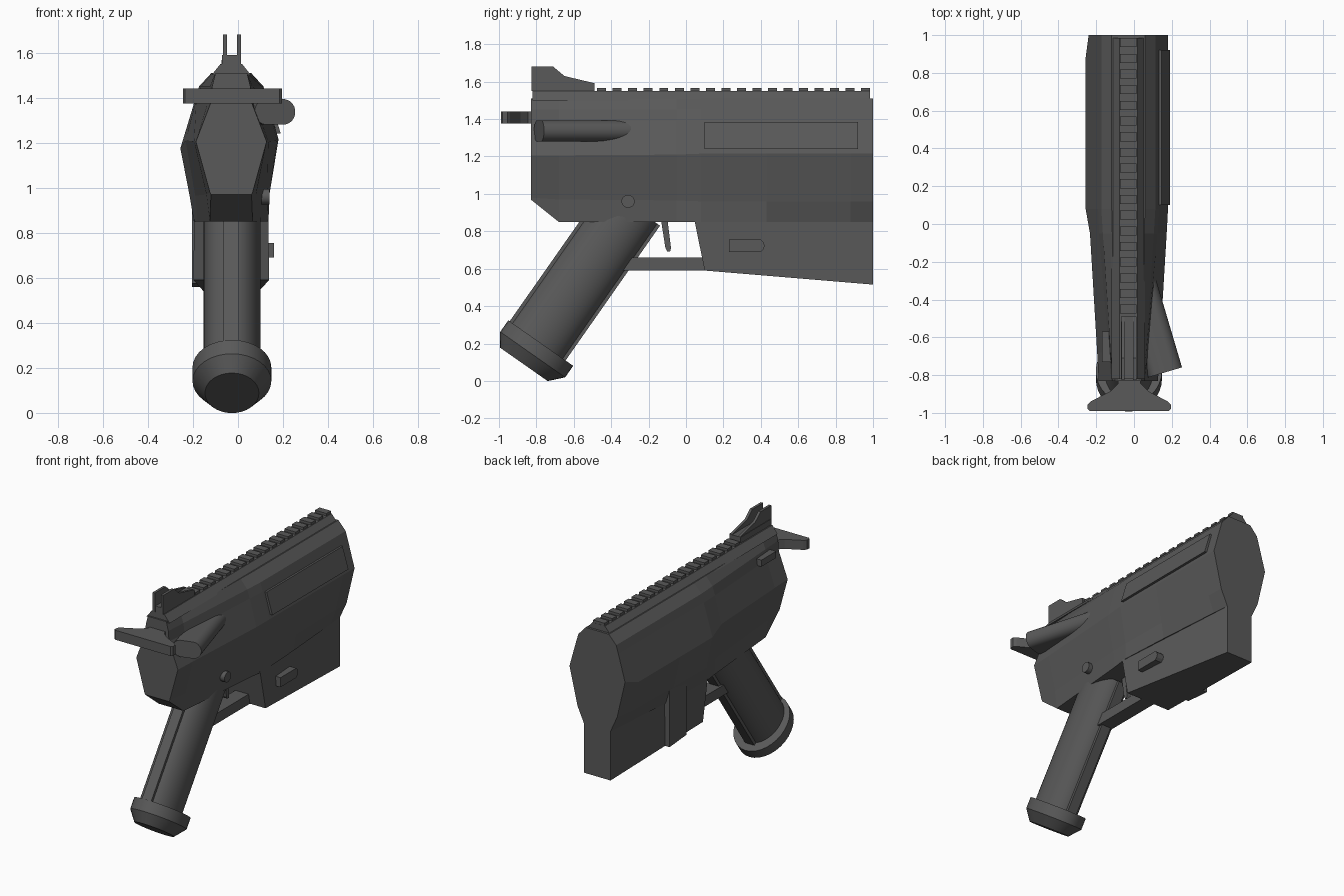
import bpy, bmesh
from math import sin, cos, pi
from mathutils import Vector

if "Cube" in bpy.data.objects:
    bpy.data.objects.remove(bpy.data.objects["Cube"])

CX = -0.03  # centre plane of the gun
DARK = bpy.data.materials.new("dark_grey")
DARK.diffuse_color = (.1, .1, .1, 1)
DARK.use_nodes = True
DARK.node_tree.nodes["Principled BSDF"].inputs["Base Color"].default_value = DARK.diffuse_color


def loft(name, rings, smooth=False):
    """Skin matching rings of points and close both ends."""
    bm = bmesh.new()
    vs = [[bm.verts.new(p) for p in r] for r in rings]
    n = len(rings[0])
    for a, b in zip(vs, vs[1:]):
        for i in range(n):
            j = (i + 1) % n
            bm.faces.new((a[i], a[j], b[j], b[i]))
    bm.faces.new(vs[0])
    bm.faces.new(vs[-1][::-1])
    bmesh.ops.recalc_face_normals(bm, faces=bm.faces)
    me = bpy.data.meshes.new(name)
    bm.to_mesh(me)
    bm.free()
    me.materials.append(DARK)
    ob = bpy.data.objects.new(name, me)
    bpy.context.collection.objects.link(ob)
    if smooth:
        bpy.context.view_layer.objects.active = ob
        ob.select_set(True)
        bpy.ops.object.shade_smooth_by_angle(angle=0.6)
        ob.select_set(False)
    return ob


def side_plate(name, yz, x0, x1):
    return loft(name, [[(x, y, z) for y, z in yz] for x in (x0, x1)])


def box(name, x, y, z):
    return side_plate(name, [(y[0], z[0]), (y[1], z[0]), (y[1], z[1]), (y[0], z[1])], *x)


def front_prism(name, xz, y0, y1):
    return loft(name, [[(x, y, z) for x, z in xz] for y in (y0, y1)])


# Receiver: half-sections (half width, height) along y, left bulge added
sections = [
    (-0.83, 0, [(.07, 1.51), (.085, 1.45), (.09, 1.38), (.157, 1.205), (.095, .98), (.09, .97)]),
    (-0.68, 0, [(.072, 1.51), (.094, 1.45), (.103, 1.382), (.165, 1.206), (.11, .97), (.095, .85)]),
    (-0.05, 0, [(.085, 1.51), (.135, 1.45), (.155, 1.393), (.203, 1.21), (.16, .965), (.15, .85)]),
    (0.08, .016, [(.088, 1.51), (.143, 1.45), (.16, 1.393), (.21, 1.215), (.168, .96), (.166, .85)]),
    (0.43, .016, [(.088, 1.51), (.143, 1.45), (.16, 1.393), (.21, 1.215), (.163, .96), (.146, .85)]),
    (0.88, .016, [(.088, 1.51), (.143, 1.45), (.16, 1.393), (.21, 1.215), (.153, .96), (.112, .85)]),
    (1.0, 0, [(.088, 1.51), (.143, 1.45), (.16, 1.393), (.21, 1.215), (.15, .96), (.1, .85)]),
]
rings = []
for y, bulge, half in sections:
    right = [(CX + w, y, z) for w, z in half]
    left = [(CX - w - (bulge if i in (3, 4) else 0), y, z - (bulge * 2.5 if i == 3 else 0))
            for i, (w, z) in enumerate(half)]
    rings.append(right + left[::-1])
loft("receiver", rings)

# Magazine housing narrowing toward the muzzle
loft("magazine_housing", [
    [(CX + w, y, z) for w, y, z in ((-.165, .045, .86), (.165, .045, .86), (.168, .1, .59), (-.168, .1, .59))],
    [(CX + w, y, z) for w, y, z in ((-.1, 1, .86), (.1, 1, .86), (.1, 1, .515), (-.1, 1, .515))]])

# Top rail and its teeth
front_prism("rail_base", [(CX - .088, 1.50), (CX + .088, 1.50), (CX + .048, 1.55), (CX - .048, 1.55)], -.82, .985)
for i in range(18):
    y = -.475 + i * .083
    box(f"rail_tooth_{i}", (CX - .043, CX + .043), (y, y + .048), (1.54, 1.567))

# Rear sight
box("sight_base", (CX - .04, CX + .04), (-.82, -.49), (1.54, 1.59))
leaf = [(-.825, 1.55), (-.49, 1.55), (-.49, 1.592), (-.65, 1.63), (-.71, 1.68), (-.825, 1.68)]
for side in (-1, 1):
    x = CX + .003 + side * .031
    side_plate(f"sight_leaf_{side}", leaf, x - .009, x + .009)

# Charging handle
half = [(.06, -.80), (.06, -.845), (.1, -.885), (.205, -.94), (.22, -.955), (.22, -.98), (.21, -.99)]
outline = [(CX + .005 + w, y) for w, y in half] + [(CX + .005 - w, y) for w, y in half[::-1]]
loft("charging_handle", [[(x, y, z) for x, y in outline] for z in (1.375, 1.44)])

# Angled forward assist: round outside, widened inward to meet the receiver
axis = Vector((-.284, .959, 0))
across = Vector((.959, .284, 0))
base = Vector((.2, -.775, 1.337))


def tube_ring(t, r):
    return [base + axis * t + across * (r * cos(a) - (.075 if cos(a) < 0 else 0)) + Vector((0, 0, r * sin(a)))
            for a in (2 * pi * (k + .5) / 24 for k in range(24))]


loft("forward_assist", [tube_ring(0, .057), tube_ring(.55, .057)], True)

# Side details
front_prism("ejection_cover", [(.08, 1.385), (.146, 1.385), (.19, 1.24), (.08, 1.24)], .1, .92)
side_plate("magazine_catch", [(.23, .69), (.4, .69), (.415, .705), (.42, .7225), (.415, .74), (.4, .755), (.23, .755)],
           .04, .16)
loft("receiver_pin", [[(x, -.31 + .035 * cos(2 * pi * k / 20), .96 + .035 * sin(2 * pi * k / 20))
                       for k in range(20)] for x in (0, .14)], True)
side_plate("left_strip", [(.29, .575), (.47, .56), (.47, .95), (.29, .95)], -.205, -.08)
box("bolt_stop", (-.17, -.08), (-.73, -.57), (1.385, 1.43))

# Trigger and guard
side_plate("trigger", [(-.135, .87), (-.11, .71), (-.1, .692), (-.085, .692), (-.08, .71), (-.1, .87)],
           CX - .02, CX + .02)
side_plate("trigger_guard", [(-.36, .59), (.12, .59), (.12, .66), (-.32, .66)], CX - .05, CX + .05)

# Slanted grip: s runs up the grip, p runs across it toward the muzzle
UP, FWD = Vector((0, .574, .819)), Vector((0, .819, -.574))


def grip_ring(s, p, rp, rx, n=32):
    c = Vector((CX + .003, 0, 0)) + UP * s + FWD * p
    return [c + FWD * (rp * cos(a)) + Vector((rx * sin(a), 0, 0))
            for a in (2 * pi * k / n for k in range(n))]


loft("grip", [grip_ring(-.3, -.772, .17, .126), grip_ring(.6, -.772, .17, .126)], True)
for name, p0, p1 in (("grip_back_strip", -.955, -.8), ("grip_front_strip", -.75, -.59)):
    loft(name, [[Vector((CX + dx, 0, 0)) + UP * s + FWD * p
                 for dx, p in ((-.035, p0), (.035, p0), (.035, p1), (-.035, p1))] for s in (-.3, .6)])
loft("grip_cap", [grip_ring(-.28, -.752, .212, .175), grip_ring(-.355, -.752, .212, .175),
                  grip_ring(-.425, -.76, .155, .12)], True)
